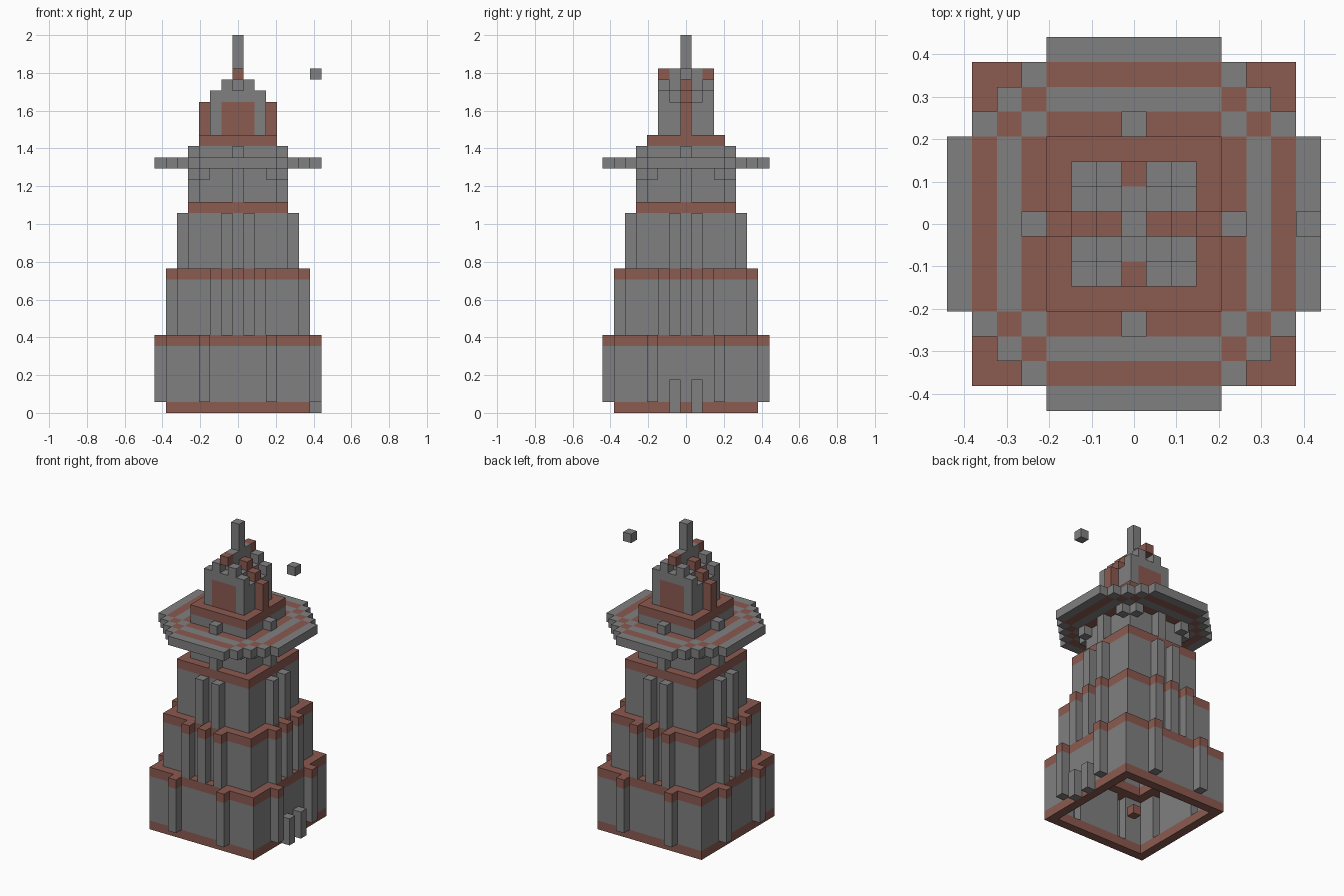
import bpy, bmesh
from mathutils import Vector

old = bpy.data.objects.get("Cube")
if old:
    bpy.data.objects.remove(old, do_unlink=True)

U = 1 / 17  # edge of one block


def material(name, rgb):
    m = bpy.data.materials.new(name)
    m.use_nodes = True
    m.diffuse_color = (*rgb, 1)
    bsdf = next(n for n in m.node_tree.nodes if n.type == 'BSDF_PRINCIPLED')
    bsdf.inputs["Base Color"].default_value = (*rgb, 1)
    bsdf.inputs["Roughness"].default_value = 0.9
    return m


STONE = material("grey stone", (0.216, 0.216, 0.216))
BRICK = material("red brick", (0.258, 0.103, 0.08))


def box(xs, ys, zs):
    """Blocks in inclusive index ranges."""
    span = lambda r: range(r[0], r[1] + 1)
    return {(x, y, z) for x in span(xs) for y in span(ys) for z in span(zs)}


def square(r, zs):
    return box((-r, r), (-r, r), zs)


def ring(outer, inner, zs):
    return square(outer, zs) - square(inner - 1, zs)


def four(cells):
    """Repeat blocks on all four sides."""
    out = set()
    for x, y, z in cells:
        out |= {(x, y, z), (-y, x, z), (-x, -y, z), (y, -x, z)}
    return out


def mirror(cells):
    return {(sx * x, sy * y, z) for x, y, z in cells for sx in (1, -1) for sy in (1, -1)}


def part(name, stone=(), brick=()):
    """One mesh from blocks, keeping only the exposed faces."""
    brick, stone = set(brick), set(stone) - set(brick)
    cells = stone | brick
    bm = bmesh.new()
    for c in sorted(cells):
        centre = Vector((c[0], c[1], c[2] + 0.5)) * U
        for axis in range(3):
            for side in (-1, 1):
                n = Vector((0, 0, 0))
                n[axis] = side
                if tuple(int(a + b) for a, b in zip(c, n)) in cells:
                    continue
                a = Vector((0, 0, 0))
                a[(axis + 1) % 3] = 1
                b = n.cross(a)
                loop = [centre + (n + p * a + q * b) * U / 2
                        for p, q in ((-1, -1), (1, -1), (1, 1), (-1, 1))]
                face = bm.faces.new([bm.verts.new(v) for v in loop])
                face.material_index = int(c in brick)
    bmesh.ops.remove_doubles(bm, verts=bm.verts, dist=U / 100)
    me = bpy.data.meshes.new(name)
    bm.to_mesh(me)
    bm.free()
    me.materials.append(STONE)
    me.materials.append(BRICK)
    ob = bpy.data.objects.new(name, me)
    bpy.context.collection.objects.link(ob)
    return ob


def tier(name, r, bottom, top, posts, foot, capped):
    """Hollow storey with a brick cap and posts standing out from each wall."""
    wall = ring(r, r, (bottom, top - 1))
    cap = ring(r, r - 1, (top, top))
    pillars = set()
    for p in posts:
        wall -= four(box((r, r), (p, p), (foot, top - 1)))
        pillars |= four(box((r + 1, r + 1), (p, p), (foot, top - 1)))
        if capped:
            cap |= four({(r + 1, p, top)})
    if foot > bottom:
        cap |= ring(r, r, (bottom, bottom))
    part(name, wall | pillars, cap)


# Three stepped storeys
tier("lower_storey", 6, 0, 6, (-3, 3), 1, True)
tier("middle_storey", 5, 7, 12, (-2, 0, 2), 7, True)
tier("upper_storey", 4, 13, 18, (-1, 1), 13, False)
part("floor_block", brick={(0, 0, 0)})
part("door_posts", mirror(box((7, 7), (1, 1), (0, 2))) - box((-7, -7), (-1, 1), (0, 2)))

# Shaft with centre posts and brackets under the balcony
part("shaft", ring(3, 3, (19, 23)) | four(box((4, 4), (0, 0), (19, 21))),
     square(3, (24, 24)))
part("balcony_brackets", mirror({(4, 3, 21), (3, 4, 21)}))
part("balcony_blocks", four({(4, 0, 23)}))

# Octagonal balcony in alternating rings
deck_stone, deck_brick = set(), set()
for x, y, z in ring(7, 4, (22, 22)):
    big, small = sorted((abs(x), abs(y)), reverse=True)
    level = max(big, big + small - 3)
    if level <= 7:
        (deck_brick if level in (4, 6) else deck_stone).add((x, y, z))
part("balcony", deck_stone, deck_brick)

# Top chamber: stepped gables, lower roof between them, brick rib across
gable = box((-2, 2), (2, 2), (25, 28)) | {(-1, 2, 29), (1, 2, 29)}
panel = box((-1, 1), (2, 2), (25, 27)) | {(0, 2, 30)}
part("gables", mirror(gable), mirror(panel))
roof = (box((-2, 2), (-1, 1), (25, 27)) | box((-1, 1), (-1, 1), (28, 28))
        | box((0, 0), (-1, 1), (29, 30)))
rib = set()
for x, top in ((3, 27), (2, 28), (1, 29)):
    rib |= mirror(box((x, x), (0, 0), (25, top)))
part("chamber_roof", roof, rib)
part("spire", box((0, 0), (0, 0), (31, 33)))

# Loose block hovering beside the top
part("floating_block", {(7, 0, 30)})
